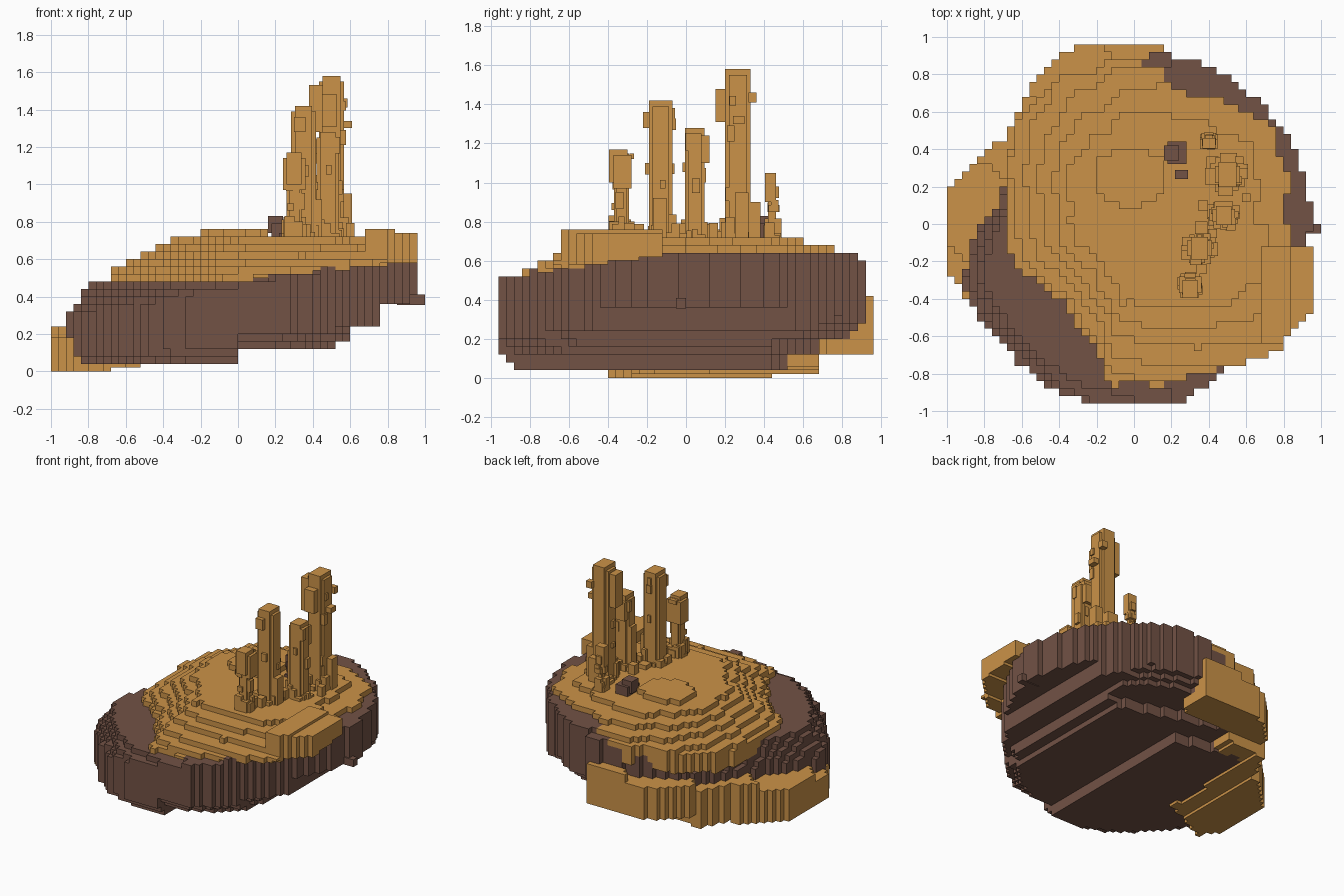
import bpy, math, random

if "Cube" in bpy.data.objects:
    bpy.data.objects.remove(bpy.data.objects["Cube"])

random.seed(4)


def material(name, rgb):
    m = bpy.data.materials.new(name)
    m.diffuse_color = (*rgb, 1)
    m.use_nodes = True
    m.node_tree.nodes["Principled BSDF"].inputs["Base Color"].default_value = m.diffuse_color
    return m


SAND = material("sand", (0.6, 0.29, 0.065))
EARTH = material("earth", (0.17, 0.085, 0.06))


def make_object(name, verts, faces, mat):
    me = bpy.data.meshes.new(name)
    me.from_pydata(verts, [], faces)
    me.materials.append(mat)
    ob = bpy.data.objects.new(name, me)
    bpy.context.collection.objects.link(ob)
    return ob


# The six sides of a unit cell: outward direction and corners
SIDES = [((1, 0, 0), [(1, 0, 0), (1, 1, 0), (1, 1, 1), (1, 0, 1)]),
         ((-1, 0, 0), [(0, 0, 0), (0, 0, 1), (0, 1, 1), (0, 1, 0)]),
         ((0, 1, 0), [(0, 1, 0), (0, 1, 1), (1, 1, 1), (1, 1, 0)]),
         ((0, -1, 0), [(0, 0, 0), (1, 0, 0), (1, 0, 1), (0, 0, 1)]),
         ((0, 0, 1), [(0, 0, 1), (1, 0, 1), (1, 1, 1), (0, 1, 1)]),
         ((0, 0, -1), [(0, 0, 0), (0, 1, 0), (1, 1, 0), (1, 0, 0)])]


def blocky(parts, cell, step):
    """Fill cells between span(x, y) -> (low, high); keep only the shared outer skin."""
    owner = {}
    n = round(1 / cell)
    for name, span, mat in parts:
        for i in range(-n, n):
            for j in range(-n, n):
                s = span((i + .5) * cell, (j + .5) * cell)
                for k in range(int(.9 / step)):
                    if s and s[0] < (k + .5) * step < s[1]:
                        owner.setdefault((i, j, k), name)
    for name, span, mat in parts:
        index, verts, faces = {}, [], []
        for c in (c for c in owner if owner[c] == name):
            for d, corners in SIDES:
                if (c[0] + d[0], c[1] + d[1], c[2] + d[2]) in owner:
                    continue
                face = []
                for q in corners:
                    p = (c[0] + q[0], c[1] + q[1], c[2] + q[2])
                    if p not in index:
                        index[p] = len(verts)
                        verts.append((p[0] * cell, p[1] * cell, p[2] * step))
                    face.append(index[p])
                faces.append(face)
        make_object(name, verts, faces, mat)


def boxes(name, items, mat):
    """One object from (x0, x1, y0, y1, z0, z1) blocks."""
    verts, faces = [], []
    for x0, x1, y0, y1, z0, z1 in items:
        for d, corners in SIDES:
            b = len(verts)
            verts += [((x0, x1)[q[0]], (y0, y1)[q[1]], (z0, z1)[q[2]]) for q in corners]
            faces.append([b, b + 1, b + 2, b + 3])
    return make_object(name, verts, faces, mat)


def polar(x, y, outline):
    """Angle, and radius relative to an outline of (degrees, radius)."""
    a = math.degrees(math.atan2(y, x)) % 360
    pts = outline + [(outline[0][0] + 360, outline[0][1])]
    for (a0, r0), (a1, r1) in zip(pts, pts[1:]):
        if a0 <= a <= a1:
            return a, math.hypot(x, y) / (r0 + (r1 - r0) * (a - a0) / (a1 - a0))
    return a, 9


# Tilted round earth body with a stepped underside
BODY = [(0, .95), (30, .94), (60, .93), (80, .92), (100, .85), (120, .82), (150, .75),
        (170, .72), (182, .83), (200, .97), (225, .96), (250, .99), (270, .96),
        (285, .98), (300, .92), (320, .88), (340, .9)]


def body(x, y):
    a, q = polar(x, y, BODY)
    if q > 1:
        return None
    low = .04 if x < 0 else .12 if x < .53 else .16 if x < .62 else .22 if x < .78 else .36
    back = y + .3 * x
    low = max(low, .2 if back > .6 else .12 if back > .42 else 0)
    if x < .62:
        low += max(0, q - .88) * max(0, .7 + .4 * x)
    high = min(.65, max(.5, .55 + .1 * x + .07 * y))
    high -= max(0, q - .85) * max(0, .3 - 1.2 * x)
    return round(low / .04) * .04, round(high / .04) * .04


# Lower sand ledge around the left and back
LEDGE = [(0, .8), (70, .88), (80, .96), (88, .96), (105, .99), (115, .98), (130, .9),
         (145, .82), (155, .89), (168, 1.0), (180, 1.0), (195, 1.03), (203, .98)]


def ledge(x, y):
    a, q = polar(x, y, LEDGE)
    if not 79 < a < 203 or q > 1 or q < .55 or y > .96:
        return None
    low = .12 if y > .68 else max(0, .085 + .11 * x)
    if y < .68 and x > -.3:
        return None
    return low, round((.31 + .09 * x + .1 * y) / .06) * .06


# Terraced sand mound on top, with an overhanging lobe at the front right
MOUND = [(0, .87), (30, .89), (50, .85), (70, .86), (85, .84), (105, .84), (115, .88),
         (130, .83), (150, .75), (165, .69), (180, .68), (200, .64), (220, .57),
         (235, .57), (255, .68), (262, .85), (270, .86), (290, .86), (300, .86),
         (315, .98), (330, 1.05), (336, 1.08), (345, .98), (355, .9)]


def mound(x, y):
    a, q = polar(x, y, MOUND)
    q += .02 * math.sin(a * .12) + .015 * math.sin(a * .31) - .02
    if q > 1 or x > .97:
        return None
    low = .48 + .12 * x
    high = .57 + .08 * x + .3 * (1 - q) + .05 * y
    high = min(high, .77 if math.hypot((x + .02) / .2, (y - .25) / .16) < 1 else .72)
    high = round(high / .04) * .04
    if x > .66 and -.66 < y < -.1:
        high = .76 if x < .86 else .74
        low = .58 + .12 * (y + .5)
    return low, high


blocky([("earth_body", body, EARTH), ("sand_ledge", ledge, SAND),
        ("sand_mound", mound, SAND)], .04, .02)
boxes("earth_chip", [(.85, 1, -.05, 0, .355, .41)], EARTH)


def pillar(name, x, y, rx, ry, top, extra):
    """Cross-shaped shaft with chips on its sides and rubble at its foot."""
    items = [(x - rx, x + rx, y - ry * .7, y + ry * .7, .7, top - .03),
             (x - rx * .7, x + rx * .7, y - ry, y + ry, .7, top)]
    for i in range(12):
        a = i * math.tau / 12
        cx, cy = x + 1.2 * rx * math.cos(a), y + 1.2 * ry * math.sin(a)
        s = random.uniform(.012, .028)
        items.append((cx - s, cx + s, cy - s, cy + s, .7, random.uniform(.73, .84)))
    for i in range(5):
        a = random.uniform(0, math.tau)
        cx, cy = x + rx * math.cos(a), y + ry * math.sin(a)
        z = random.uniform(.85, top - .1)
        s = random.uniform(.012, .02)
        items.append((cx - s, cx + s, cy - s, cy + s, z, z + random.uniform(.03, .09)))
    boxes(name, items + extra, SAND)


# Five standing pillars, each with its own knobs
pillar("pillar_tallest", .5, .265, .068, .066, 1.58,
       [(.38, .48, .21, .3, 1.28, 1.53), (.45, .53, .15, .22, 1.31, 1.48),
        (.55, .61, .24, .3, 1.3, 1.34), (.54, .585, .32, .36, 1.41, 1.46),
        (.55, .61, .25, .32, .72, .95), (.46, .55, .3, .38, .7, .9)])
pillar("pillar_middle", .48, .045, .06, .05, 1.28,
       [(.43, .53, .05, .12, 1.1, 1.24), (.4, .46, .02, .08, .7, 1.05)])
pillar("pillar_front", .35, -.13, .066, .06, 1.42,
       [(.3, .36, -.22, -.15, 1.28, 1.36), (.33, .45, -.17, -.1, .7, .92)])
pillar("pillar_small_front", .3, -.33, .04, .038, 1.15,
       [(.24, .36, -.37, -.28, .97, 1.14), (.26, .34, -.395, -.3, 1.0, 1.17),
        (.27, .33, -.29, -.265, 1.12, 1.15)])
pillar("pillar_small_back", .4, .44, .02, .02, .95,
       [(.365, .435, .405, .46, .9, 1.05), (.38, .42, .43, .475, .92, .98)])

# Loose sand rubble and the small earth block
rubble = []
for x, y in [(.37, .1), (.42, .33), (.36, -.02), (.42, -.05), (.36, -.24), (.6, .14)]:
    s = random.uniform(.02, .035)
    rubble.append((x - s, x + s, y - s, y + s, .7, random.uniform(.74, .8)))
boxes("sand_rubble", rubble, SAND)
boxes("earth_block", [(.18, .28, .32, .44, .7, .79), (.16, .24, .34, .42, .74, .83),
                      (.22, .29, .24, .29, .7, .74)], EARTH)
